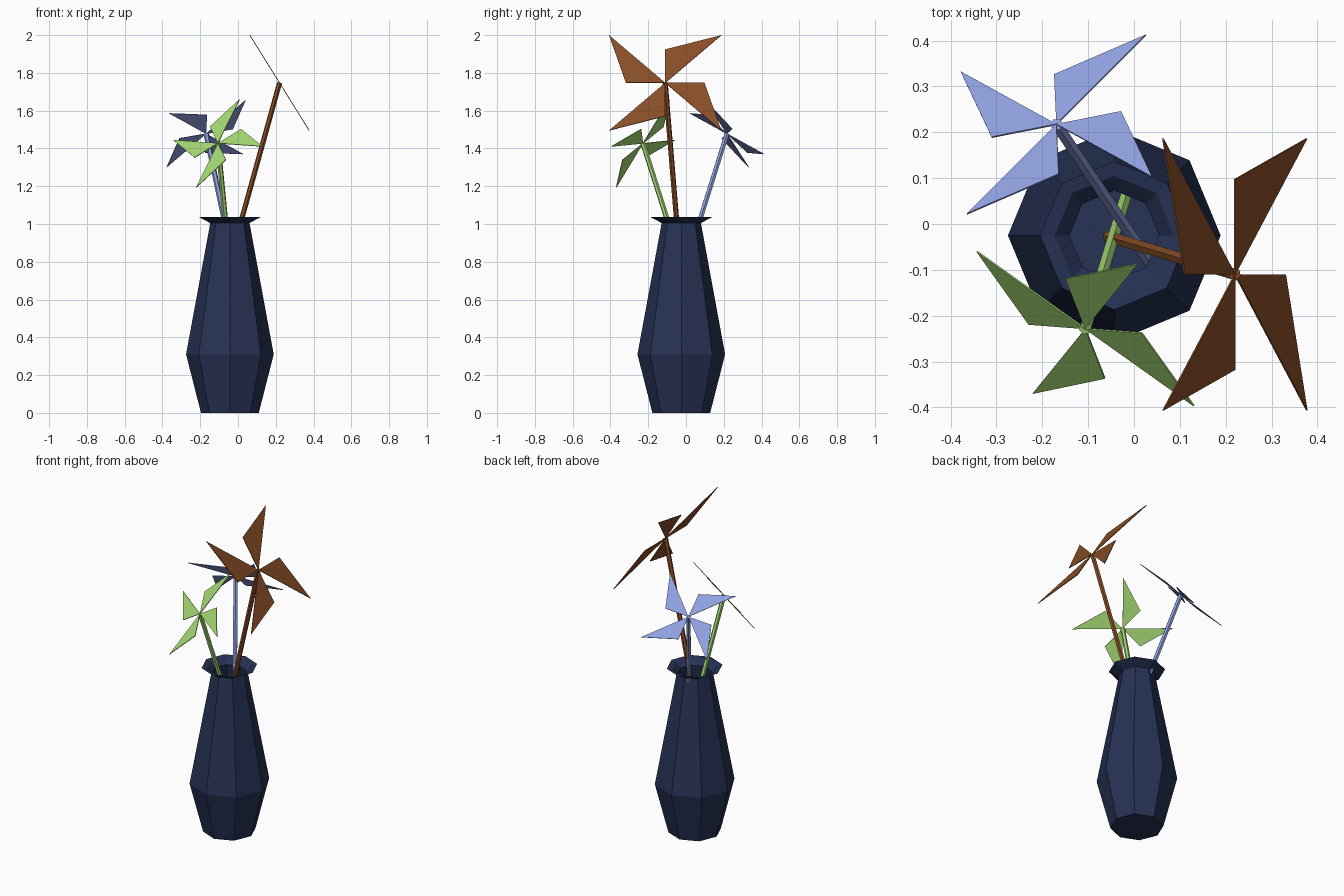
import bpy, bmesh, math
from mathutils import Vector

if "Cube" in bpy.data.objects:
    bpy.data.objects.remove(bpy.data.objects["Cube"])


def material(name, rgb):
    m = bpy.data.materials.new(name)
    m.diffuse_color = (*rgb, 1)
    m.use_nodes = True
    m.node_tree.nodes["Principled BSDF"].inputs["Base Color"].default_value = m.diffuse_color
    return m


def finish(name, bm, mat):
    mesh = bpy.data.meshes.new(name)
    bm.to_mesh(mesh)
    bm.free()
    mesh.materials.append(mat)
    ob = bpy.data.objects.new(name, mesh)
    bpy.context.collection.objects.link(ob)
    return ob


def lathe(name, profile, centre, sides, mat):
    """Revolve (radius, height) points and close both ends."""
    bm = bmesh.new()
    rings = []
    for r, z in profile:
        rings.append([bm.verts.new((centre[0] + r * math.cos(2 * math.pi * i / sides),
                                    centre[1] + r * math.sin(2 * math.pi * i / sides), z))
                      for i in range(sides)])
    for a, b in zip(rings, rings[1:]):
        for i in range(sides):
            j = (i + 1) % sides
            bm.faces.new((a[i], a[j], b[j], b[i]))
    bm.faces.new(rings[0][::-1])
    bm.faces.new(rings[-1])
    return finish(name, bm, mat)


def stem(name, start, end, radius, mat):
    start, end = Vector(start), Vector(end)
    axis = end - start
    bm = bmesh.new()
    bmesh.ops.create_cone(bm, cap_ends=True, segments=6, radius1=radius,
                          radius2=radius, depth=axis.length)
    rot = axis.to_track_quat('Z', 'Y').to_matrix()
    for v in bm.verts:
        v.co = rot @ v.co + (start + end) / 2
    return finish(name, bm, mat)


def pinwheel(name, centre, u, v, mat):
    """Four triangular petals: hub, knee along u, tip at u + v, turned in quarters."""
    c, u, v = Vector(centre), Vector(u), Vector(v)
    n = u.cross(v).normalized() * 0.002
    bm = bmesh.new()
    for _ in range(4):
        pts = (c, c + u * 0.7, c + u + v)
        top = [bm.verts.new(p + n) for p in pts]
        low = [bm.verts.new(p - n) for p in pts]
        bm.faces.new(top)
        bm.faces.new(low[::-1])
        for i in range(3):
            j = (i + 1) % 3
            bm.faces.new((top[j], top[i], low[i], low[j]))
        u, v = v, -u
    return finish(name, bm, mat)


navy = material("navy", (0.020, 0.032, 0.090))
brown = material("brown", (0.25, 0.075, 0.020))
green = material("leaf green", (0.37, 0.68, 0.17))
blue = material("periwinkle", (0.28, 0.35, 0.74))

# Eight-sided vase: outside, flared lip, then the hollow inside
lathe("vase", [(0.153, 0), (0.232, 0.31), (0.104, 1.005), (0.162, 1.036),
               (0.130, 1.030), (0.098, 1.0), (0.215, 0.31), (0.14, 0.03)],
      (-0.043, -0.025), 8, navy)

# Flowers: material, hub, stem foot, petal axes
flowers = [
    ("brown", brown, (0.220, -0.110, 1.747), (-0.055, -0.028, 0.757),
     (0, 0.297, 0), (0.157, 0, -0.252)),
    ("green", green, (-0.106, -0.228, 1.427), (-0.012, 0.080, 0.46),
     (0.176, -0.0135, 0.108), (0.061, -0.155, -0.125)),
    ("blue", blue, (-0.169, 0.217, 1.478), (0.038, -0.090, 0.50),
     (0.202, 0.040, 0.035), (0.007, -0.155, 0.1425)),
]
for label, mat, hub, foot, u, v in flowers:
    pinwheel(label + "_flower_petals", hub, u, v, mat)
    stem(label + "_flower_stem", foot, hub, 0.014, mat)
